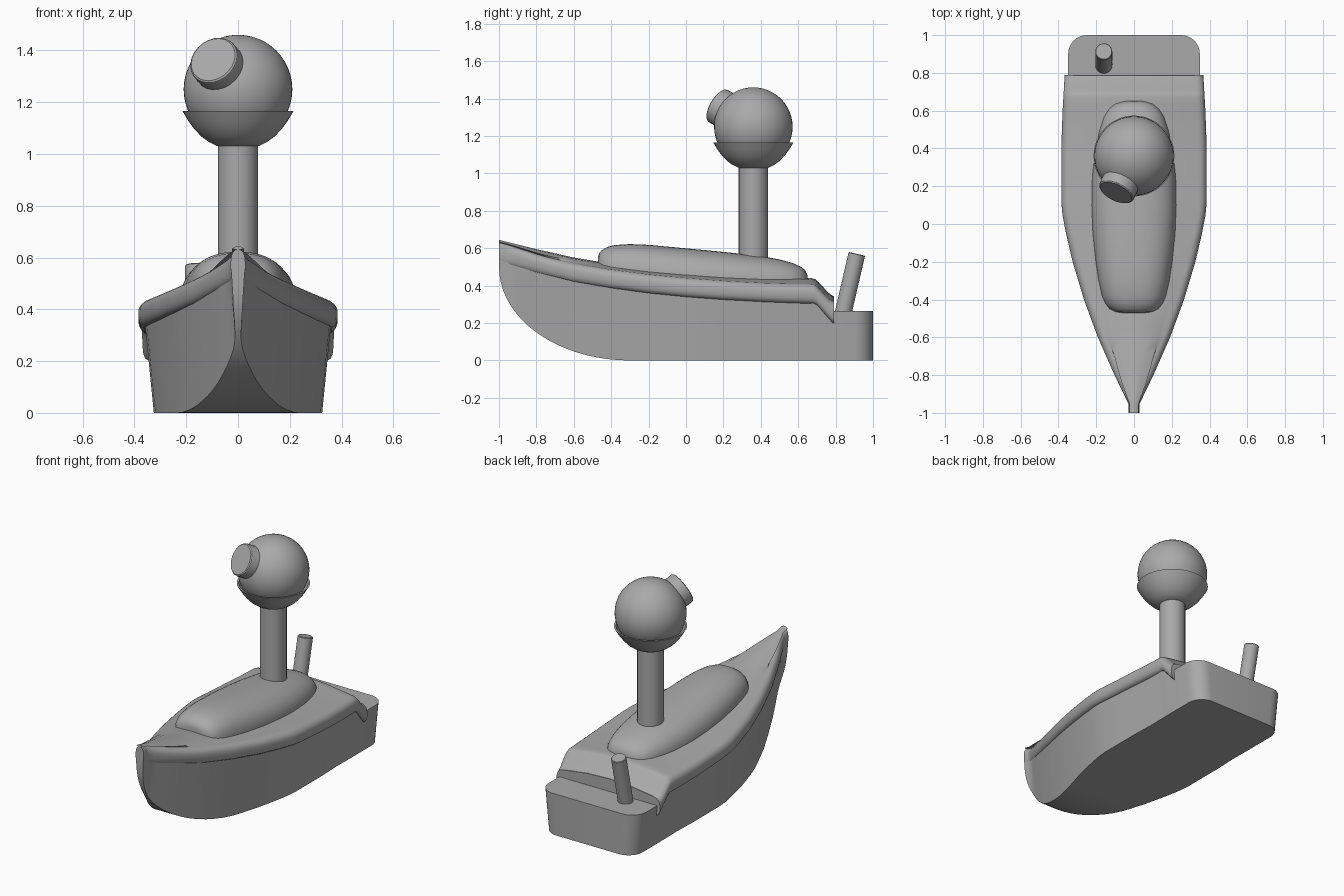
import bpy, bmesh, math
from mathutils import Vector

if "Cube" in bpy.data.objects:
    bpy.data.objects.remove(bpy.data.objects["Cube"])

grey = bpy.data.materials.new("plain grey")
grey.diffuse_color = (0.4, 0.4, 0.4, 1)
grey.use_nodes = True
grey.node_tree.nodes["Principled BSDF"].inputs["Base Color"].default_value = grey.diffuse_color


def finish(bm, name, angle=35):
    """Turn a bmesh into a smooth-shaded object with sharp creases."""
    bmesh.ops.recalc_face_normals(bm, faces=bm.faces)
    me = bpy.data.meshes.new(name)
    bm.to_mesh(me)
    bm.free()
    me.materials.append(grey)
    ob = bpy.data.objects.new(name, me)
    bpy.context.collection.objects.link(ob)
    bpy.ops.object.select_all(action='DESELECT')
    ob.select_set(True)
    bpy.context.view_layer.objects.active = ob
    bpy.ops.object.shade_smooth_by_angle(angle=math.radians(angle))
    return ob


def lerp(table, y):
    """Read a value from a list of (position, value) pairs."""
    if y <= table[0][0]:
        return table[0][1]
    for (a, va), (b, vb) in zip(table, table[1:]):
        if y <= b:
            return va + (vb - va) * (y - a) / (b - a)
    return table[-1][1]


def loft(name, stations, half_section, angle=35):
    """Skin mirrored cross-sections; half_section(y) runs from x=0 top to x=0 bottom."""
    bm = bmesh.new()
    rings = []
    for y in stations:
        half = half_section(y)
        pts = half + [(-x, z) for x, z in reversed(half[1:-1])]
        rings.append([bm.verts.new((x, y, z)) for x, z in pts])
    n = len(rings[0])
    for r, s in zip(rings, rings[1:]):
        for i in range(n):
            j = (i + 1) % n
            bm.faces.new((r[i], r[j], s[j], s[i]))
    bm.faces.new(rings[0])
    bm.faces.new(rings[-1])
    return finish(bm, name, angle)


def revolve(name, profile, centre, axis=(0, 0, 1), steps=48, angle=35):
    """Spin an (r, height) profile around an axis through centre."""
    bm = bmesh.new()
    turn = Vector((0, 0, 1)).rotation_difference(Vector(axis))
    rings = []
    for r, h in profile:
        if r == 0:
            rings.append([bm.verts.new(turn @ Vector((0, 0, h)) + Vector(centre))] * steps)
        else:
            rings.append([bm.verts.new(turn @ Vector((
                r * math.cos(2 * math.pi * i / steps),
                r * math.sin(2 * math.pi * i / steps), h)) + Vector(centre))
                for i in range(steps)])
    for a, b in zip(rings, rings[1:]):
        for i in range(steps):
            j = (i + 1) % steps
            bm.faces.new(list(dict.fromkeys((a[i], a[j], b[j], b[i]))))
    return finish(bm, name, angle)


# Lines of the boat along its length
WIDTH = [(-1, .028), (-.955, .028), (-.92, .045), (-.8, .103), (-.6, .191), (-.4, .265),
         (-.2, .325), (-.05, .36), (.05, .379), (.12, .385), (.4, .385), (.6, .378), (.79, .367)]
TOP = [(-1, .645), (-.8, .595), (-.6, .55), (-.4, .517), (-.2, .491), (0, .472), (.2, .457),
       (.4, .446), (.55, .441), (.67, .44), (.69, .435), (.71, .418), (.76, .363), (.785, .345)]
LOW = [(-1, .52), (-.8, .465), (-.6, .418), (-.4, .386), (-.2, .36), (0, .34), (.2, .325),
       (.4, .314), (.6, .306), (.68, .304), (.7, .295), (.785, .2)]


# Hull: drafted walls, curved forefoot, rounded stern corners, low aft platform
def hull_section(y):
    u = min(max((-.3 - y) / .7, 0), 1)
    bottom = .5 * (1 - math.sqrt(1 - u * u))
    top = lerp(LOW, y) + .03 if y < .7 else (.295 if y < .74 else .265)
    w = lerp(WIDTH, y) - .02 if y < .6 else .362
    if y > .9:
        w -= .1 - math.sqrt(max(.01 - (y - .9) ** 2, 0))

    def x(z):
        return max(w - .1 * (.4 - z), .011 + .012 * max(0, (z - .3) / .2))
    return [(0, top), (x(top), top), (x(bottom), bottom), (0, bottom)]


bow = [-.3 - .7 * math.sin(math.radians(a)) for a in range(90, 0, -5)]
stern = [.9 + .1 * math.sin(math.radians(a)) for a in range(0, 91, 10)]
loft("hull", bow + [-.3, -.2, -.1, -.05, 0, .05, .12, .25, .4, .55, .69, .72, .75] + stern,
     hull_section)


# Deck cap: rounded gunwale with a crowned top, stepping down at the back
def deck_section(y):
    w, t, b = lerp(WIDTH, y), lerp(TOP, y), lerp(LOW, y)
    k = min(1, w / .2)
    f = min(k + .35, 1)
    half = [(0, t), (w * .4, t - .006 * f), (w - .075 * k * w / .385 - .03 * k, t - .022 * f)]
    for a in range(90, -1, -15):
        c, s = math.cos(math.radians(a)), math.sin(math.radians(a))
        r = min(.045, w * .8)
        half.append((w - r + r * c, t - .03 * f - .045 + .045 * s))
    e = min(.02, w * .4)
    half += [(w, b + .038), (w - e * .15, b + .024), (w - e * .45, b + .01), (w - e * 1.2, b), (0, b)]
    return half


deck_y = sorted({round(-1 + .04 * i, 3) for i in range(42)} | {p[0] for p in WIDTH + TOP + LOW})
loft("deck_cap", deck_y, deck_section)

# Cabin: low rounded dome
CABIN_W = [(-.47, .07), (-.465, .1), (-.45, .13), (-.42, .153), (-.38, .17), (-.3, .188), (-.2, .203),
           (-.05, .219), (.1, .225), (.25, .222), (.4, .205), (.5, .183), (.57, .16), (.61, .135),
           (.635, .105), (.65, .06)]
CABIN_T = [(-.47, .555), (-.465, .573), (-.45, .59), (-.42, .607), (-.38, .617), (-.3, .622),
           (-.2, .618), (-.05, .604), (.1, .59), (.25, .575), (.4, .558), (.5, .54), (.57, .521),
           (.61, .503), (.635, .485), (.65, .455)]


def cabin_section(y):
    w, t = lerp(CABIN_W, y), lerp(CABIN_T, y)
    base = lerp(TOP, y) - .04
    half = []
    for i in range(13):
        a = math.pi / 2 * i / 12
        half.append((w * math.sin(a) ** .85, base + (t - base) * max(math.cos(a), 0) ** .8))
    return half + [(0, base)]


loft("cabin", [p[0] for p in CABIN_W], cabin_section, 60)

# Mast, cup and ball
C = (0, .36, 1.25)
revolve("mast", [(0, -.8), (.078, -.8), (.078, -.2), (0, -.2)], C, steps=32)
revolve("cup", [(0, -.22), (.08, -.22), (.112, -.204), (.14, -.184), (.168, -.155), (.192, -.122),
                (.214, -.085), (.203, -.085), (.185, -.115), (.15, -.15), (0, -.19)], C)
R = .21
revolve("ball", [(R * math.sin(math.pi * i / 24) if 0 < i < 24 else 0,
                  -R * math.cos(math.pi * i / 24)) for i in range(25)], C)

# Round eyepiece on the ball
revolve("lens", [(0, .1), (.1, .1), (.1, .233), (.098, .24), (.092, .245), (0, .245)], C,
        axis=(-.39, -.79, .465), steps=24, angle=30)

# Leaning tiller post on the aft platform
revolve("tiller", [(0, -.06), (.045, -.06), (.045, .309), (.042, .313), (0, .313)],
        (-.16, .843, .265), axis=(0, .225, .974), steps=24, angle=30)
